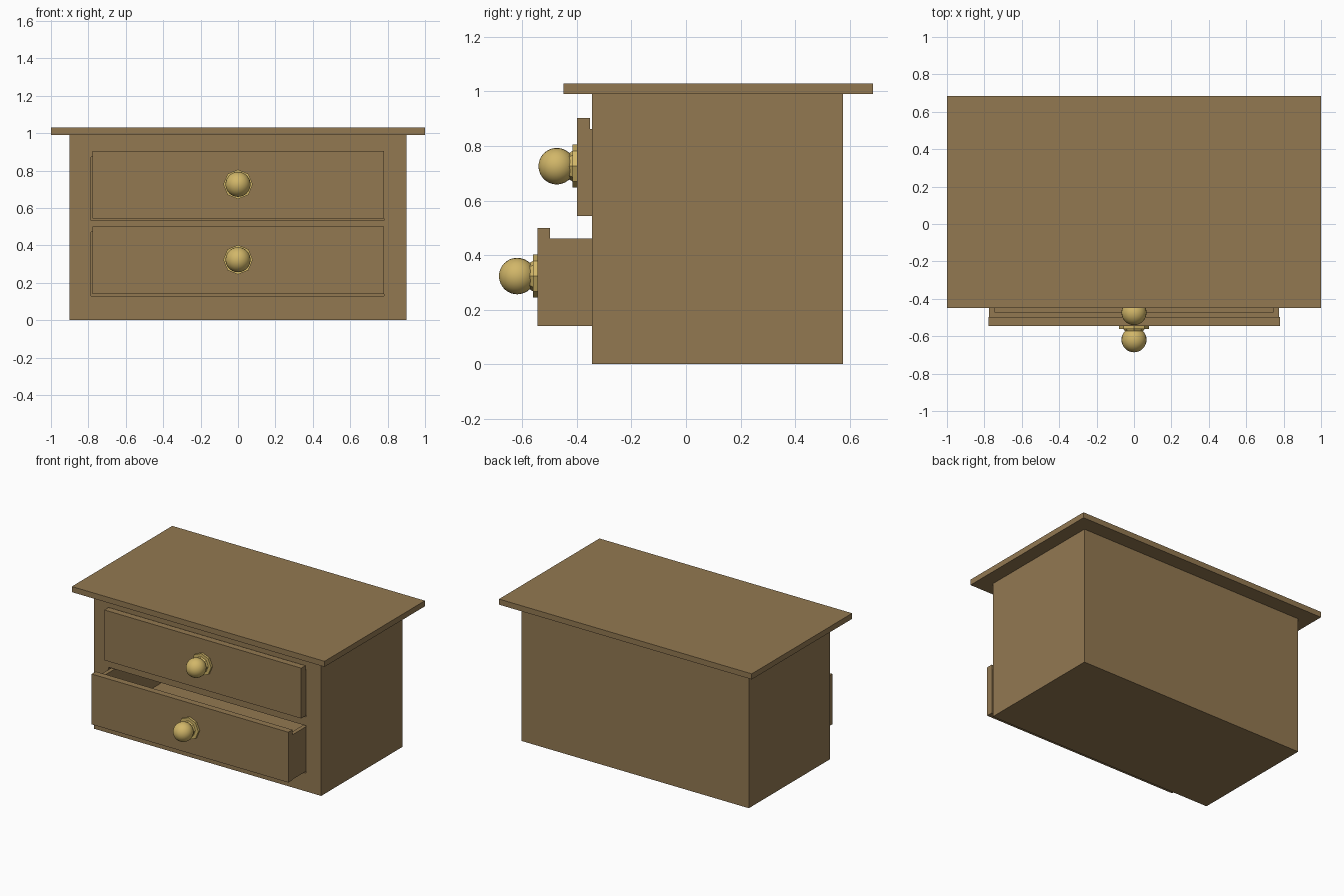
import bpy, bmesh, math
from mathutils import Matrix, Vector

cube = bpy.data.objects.get("Cube")
if cube:
    bpy.data.objects.remove(cube, do_unlink=True)


def material(name, color, roughness):
    mat = bpy.data.materials.new(name)
    mat.use_nodes = True
    mat.diffuse_color = color
    shader = mat.node_tree.nodes["Principled BSDF"]
    shader.inputs["Base Color"].default_value = color
    shader.inputs["Roughness"].default_value = roughness
    return mat


wood = material("brown wood", (0.29, 0.19, 0.083, 1), 0.7)
brass = material("pale brass", (0.64, 0.47, 0.14, 1), 0.4)


def finish(name, bm, mat):
    bmesh.ops.recalc_face_normals(bm, faces=bm.faces)
    mesh = bpy.data.meshes.new(name)
    bm.to_mesh(mesh)
    bm.free()
    mesh.materials.append(mat)
    obj = bpy.data.objects.new(name, mesh)
    bpy.context.collection.objects.link(obj)
    return obj


def box_mesh(x, y, z):
    """Box from (min, max) ranges."""
    bm = bmesh.new()
    bmesh.ops.create_cube(bm, size=1)
    for v in bm.verts:
        v.co = Vector(r[0] if c < 0 else r[1] for c, r in zip(v.co, (x, y, z)))
    return bm


def box(name, x, y, z):
    return finish(name, box_mesh(x, y, z), wood)


def open_tray(name, x, y, z, wall, floor):
    """Box hollowed from above."""
    bm = box_mesh(x, y, z)
    bm.normal_update()
    top = max(bm.faces, key=lambda f: f.calc_center_median().z)
    bmesh.ops.inset_region(bm, faces=[top], thickness=wall)
    bottom = bmesh.ops.extrude_face_region(bm, geom=[top])
    bmesh.ops.delete(bm, geom=[top], context="FACES_ONLY")
    for v in bottom["geom"]:
        if isinstance(v, bmesh.types.BMVert):
            v.co.z = z[0] + floor
    return finish(name, bm, wood)


def knob(name, y, z):
    """Octagonal plate, waisted neck and round ball, pointing to the front."""
    bm = bmesh.new()
    turn = Matrix.Rotation(math.pi / 2, 4, "X")

    def drum(r1, r2, start, length):
        place = Matrix.Translation((0, y - start - length / 2, z))
        bmesh.ops.create_cone(bm, cap_ends=True, segments=8, radius1=r1,
                              radius2=r2, depth=length, matrix=place @ turn)

    drum(0.079, 0.079, 0, 0.016)
    drum(0.056, 0.048, 0.016, 0.014)
    drum(0.048, 0.048, 0.03, 0.02)
    bmesh.ops.create_uvsphere(bm, u_segments=24, v_segments=16, radius=0.067,
                              matrix=Matrix.Translation((0, y - 0.074, z)) @ turn)
    obj = finish(name, bm, brass)
    bpy.ops.object.select_all(action="DESELECT")
    obj.select_set(True)
    bpy.context.view_layer.objects.active = obj
    bpy.ops.object.shade_smooth_by_angle(angle=math.radians(35))


# Cabinet and overhanging top
cabinet = box("cabinet", (-0.9, 0.9), (-0.345, 0.575), (0, 0.99))
box("top_board", (-1, 1), (-0.45, 0.685), (0.99, 1.03))

# Drawers: name, bottom height, front position
for name, z, y in (("lower", 0.14, -0.545), ("upper", 0.543, -0.4)):
    # Recess in the cabinet
    cutter = box("recess_cutter", (-0.785, 0.78), (-0.5, 0.55), (z - 0.01, z + 0.33))
    cutter.hide_render = True
    cut = cabinet.modifiers.new("recess", "BOOLEAN")
    cut.operation = "DIFFERENCE"
    cut.solver = "EXACT"
    cut.object = cutter
    bpy.context.view_layer.objects.active = cabinet
    bpy.ops.object.modifier_apply(modifier=cut.name)
    bpy.data.objects.remove(cutter, do_unlink=True)

    # Tray, front panel and knob
    open_tray(name + "_drawer_tray", (-0.775, 0.775), (y + 0.046, y + 0.92),
              (z, z + 0.32), 0.04, 0.02)
    box(name + "_drawer_front", (-0.777, 0.78), (y, y + 0.047), (z, z + 0.36))
    knob(name + "_drawer_knob", y, z + 0.183)
